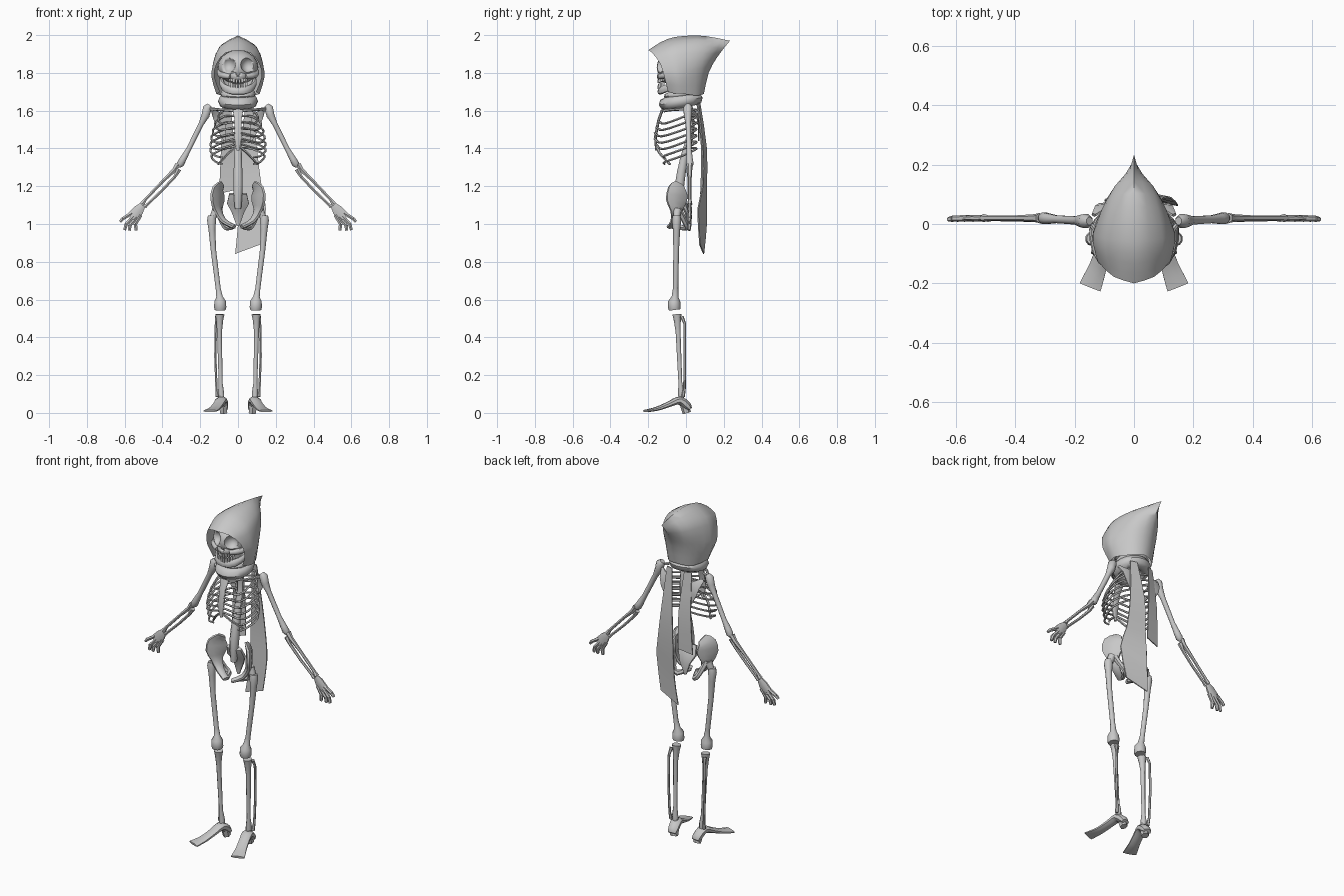
import bpy, bmesh, math
from mathutils import Vector, Matrix

BONE = bpy.data.materials.new("pale_grey")
BONE.diffuse_color = (0.58, 0.58, 0.58, 1)


def finish(name, bm, angle=45):
    bmesh.ops.recalc_face_normals(bm, faces=bm.faces)
    me = bpy.data.meshes.new(name)
    bm.to_mesh(me)
    bm.free()
    me.materials.append(BONE)
    ob = bpy.data.objects.new(name, me)
    bpy.context.collection.objects.link(ob)
    bpy.ops.object.select_all(action='DESELECT')
    ob.select_set(True)
    bpy.context.view_layer.objects.active = ob
    bpy.ops.object.shade_smooth_by_angle(angle=math.radians(angle))
    return ob


def smooth(pts, k):
    """Catmull-Rom resampling, k steps per span (any dimension)."""
    p = [Vector(q) for q in pts]
    p = [p[0] * 2 - p[1]] + p + [p[-1] * 2 - p[-2]]
    out = []
    for i in range(1, len(p) - 2):
        a, b, c, d = p[i - 1:i + 3]
        for j in range(k):
            t = j / k
            out.append((b * 2 + (c - a) * t + (a * 2 - b * 5 + c * 4 - d) * t * t
                        + (b * 3 - a - c * 3 + d) * t ** 3) * 0.5)
    return out + [p[-2]]


def add_tube(bm, rows, sides, ref, sx):
    """Loft elliptical rings; a row is x, y, z, radius across, radius along ref."""
    pts = [Vector((r[0] * sx, r[1], r[2])) for r in rows]
    ref = Vector((ref[0] * sx, ref[1], ref[2]))
    rings = []
    for i, p in enumerate(pts):
        t = (pts[min(i + 1, len(pts) - 1)] - pts[max(i - 1, 0)]).normalized()
        n = t.cross(ref).normalized()
        b = n.cross(t)
        ra, rb = rows[i][3], rows[i][-1]
        rings.append([bm.verts.new(p + n * ra * math.cos(w) + b * rb * math.sin(w))
                      for w in (2 * math.pi * (j + 0.5) / sides for j in range(sides))])
    for r, q in zip(rings, rings[1:]):
        for j in range(sides):
            k = (j + 1) % sides
            bm.faces.new((r[j], r[k], q[k], q[j]))
    bm.faces.new(rings[0])
    bm.faces.new(rings[-1])


def bones(name, paths, sides=8, ref=(0, 1, 0), mirror=True, k=1):
    bm = bmesh.new()
    for rows in paths:
        rows = smooth(rows, k) if k > 1 else rows
        for sx in ((1, -1) if mirror else (1,)):
            add_tube(bm, rows, sides, ref, sx)
    return finish(name, bm)


def ball(name, c, r, seg=16):
    bm = bmesh.new()
    bmesh.ops.create_uvsphere(bm, u_segments=seg, v_segments=seg // 2 + 2, radius=1,
                              matrix=Matrix.Translation(c) @ Matrix.Diagonal((*r, 1)))
    return finish(name, bm)


def cut(target, cutters):
    for c in cutters:
        m = target.modifiers.new("cut", 'BOOLEAN')
        m.operation, m.solver, m.object = 'DIFFERENCE', 'EXACT', c
        bpy.context.view_layer.objects.active = target
        bpy.ops.object.modifier_apply(modifier=m.name)
        bpy.data.objects.remove(c)


def ring(name, c, major, minor, scale, tilt):
    bm = bmesh.new()
    n, s = 20, 8
    g = [[bm.verts.new(((major + minor * math.cos(v)) * math.cos(u),
                        (major + minor * math.cos(v)) * math.sin(u), minor * math.sin(v)))
          for v in (2 * math.pi * j / s for j in range(s))]
         for u in (2 * math.pi * i / n for i in range(n))]
    for i in range(n):
        for j in range(s):
            bm.faces.new((g[i][j], g[(i + 1) % n][j], g[(i + 1) % n][(j + 1) % s], g[i][(j + 1) % s]))
    bmesh.ops.transform(bm, verts=bm.verts, matrix=Matrix.Translation(c)
                        @ Matrix.Rotation(tilt, 4, 'X') @ Matrix.Diagonal((*scale, 1)))
    return finish(name, bm)


# hood: columns run from the face opening to the back ridge, each from hem to crown
columns = [
    [(.095, -.095, 1.70), (.125, -.115, 1.78), (.112, -.137, 1.85), (.068, -.178, 1.905), (0, -.2, 1.92)],
    [(.11, -.06, 1.69), (.135, -.075, 1.78), (.126, -.09, 1.85), (.092, -.115, 1.92), (0, -.135, 1.962)],
    [(.115, -.02, 1.69), (.138, -.03, 1.77), (.132, -.04, 1.85), (.097, -.05, 1.94), (0, -.06, 1.99)],
    [(.085, .05, 1.68), (.102, .05, 1.78), (.108, .05, 1.86), (.08, .055, 1.95), (0, .06, 1.998)],
    [(.042, .085, 1.685), (.058, .10, 1.79), (.068, .118, 1.865), (.053, .137, 1.937), (0, .145, 1.988)],
    [(0, .095, 1.69), (0, .12, 1.80), (0, .16, 1.875), (0, .20, 1.93), (0, .233, 1.97)]]
fine = [smooth(c, 2) for c in columns]
grid = list(zip(*[smooth(row, 2) for row in zip(*fine)]))
bm = bmesh.new()
for sx in (1, -1):
    v = [[bm.verts.new((p.x * sx, p.y, p.z)) for p in col] for col in grid]
    for i in range(len(v) - 1):
        for j in range(len(v[0]) - 1):
            bm.faces.new((v[i][j], v[i + 1][j], v[i + 1][j + 1], v[i][j + 1]))
bmesh.ops.remove_doubles(bm, verts=bm.verts, dist=0.0005)
finish("hood", bm, 60)

# collar wraps
ring("scarf_collar", (0, -.028, 1.65), .075, .034, (.97, 1.08, 1), .17)
ring("scarf_upper_fold", (0, -.02, 1.69), .075, .018, (1, 1.05, 1), .17)

# scarf tails: left and right edge of a hanging strip
tails = {
    "long_scarf_tail": [((.04, .07, 1.64), (.08, .06, 1.64)), ((.015, .105, 1.4), (.10, .085, 1.4)),
                        ((.01, .105, 1.2), (.125, .085, 1.2)), ((0, .105, 1.0), (.148, .06, 1.08)),
                        ((-.015, .09, .842), (.115, .07, .89))],
    "short_scarf_tail": [((-.08, .055, 1.64), (-.04, .07, 1.64)), ((-.09, .08, 1.4), (-.02, .095, 1.4)),
                         ((-.10, .075, 1.16), (-.015, .09, 1.18))]}
for name, rows in tails.items():
    bm = bmesh.new()
    L, R = (smooth([r[i] for r in rows], 2) for i in (0, 1))
    e = [[bm.verts.new(p + Vector((0, d, 0))) for p in pts]
         for pts, d in ((L, 0), (R, 0), (R, .006), (L, .006))]
    for a in range(4):
        for i in range(len(L) - 1):
            bm.faces.new((e[a][i], e[(a + 1) % 4][i], e[(a + 1) % 4][i + 1], e[a][i + 1]))
    for i in (0, -1):
        bm.faces.new([c[i] for c in e])
    finish(name, bm, 30)

# skull with hollow eyes and nose
skull = ball("skull", (0, -.045, 1.83), (.108, .11, .09), 20)
cut(skull, [ball("eye_cutter", (s * .054, -.15, 1.843), (.04, .05, .043)) for s in (1, -1)])
upper_jaw = ball("upper_jaw", (0, -.105, 1.785), (.055, .05, .038))
cut(upper_jaw, [ball("nose_cutter", (0, -.155, 1.795), (.015, .02, .015), 8)])
bones("cheekbones", [[(.10, -.04, 1.81, .012), (.09, -.10, 1.79, .018), (.04, -.137, 1.78, .014)]],
      ref=(0, 0, 1), k=2)
half_jaw = [(.085, -.04, 1.79, .012, .012), (.085, -.06, 1.74, .014, .016), (.055, -.118, 1.713, .014, .022)]
bones("lower_jaw", [half_jaw + [(0, -.136, 1.706, .014, .022)]
                    + [(-r[0], *r[1:]) for r in half_jaw[::-1]]], mirror=False, ref=(0, .3, 1), k=2)
teeth = []
for i in range(4):
    a = .15 + .29 * i
    x, y, z = .052 * math.sin(a), -.092 - .053 * math.cos(a), .004 * i
    teeth += [[(x, y, 1.765 + z, .009), (x, y, 1.746 + z, .008)],
              [(x, y, 1.74 + z, .007), (x, y, 1.715 + z, .008)]]
bones("teeth", teeth, sides=4)

# spine and breastbone
bones("spine", [[(0, -.04, 1.08, .018), (0, -.035, 1.2, .027), (0, -.01, 1.35, .022),
                 (0, .025, 1.48, .02), (0, .02, 1.6, .02), (0, -.01, 1.74, .022)]], mirror=False, k=2)
bones("breastbone", [[(0, -.125, 1.605, .03, .008), (0, -.145, 1.55, .02, .008),
                      (0, -.162, 1.46, .022, .008), (0, -.158, 1.39, .008, .006)]], mirror=False)

# ribs: upper pairs meet the breastbone, lower pairs stop short
ribs = []
for i in range(7):
    z = 1.607 - .034 * i
    w = (.105, .122, .133, .14, .144, .146, .14)[i]
    f = -.125 - .042 * math.sin(math.pi * min(i + 1, 6) / 7)
    path = [(.015, .03, z, .006), (.075, .055, z - .005, .006), (w, -.015, z - .04, .006),
            (w * .83, f * .78, z - .075, .006)]
    path.append((.018, f, z - .065 + .004 * i, .006) if i < 5 else (.08, f + .03, z - .085, .005))
    ribs.append(path)
bones("ribs", ribs, sides=5, ref=(0, 0, 1), k=3)
bones("rib_margin", [[(.01, -.158, 1.41, .007), (.05, -.14, 1.375, .007), (.105, -.085, 1.315, .006)]],
      sides=5)

# shoulders
bones("collarbones", [[(.02, -.115, 1.60, .009), (.09, -.07, 1.605, .007), (.15, .005, 1.61, .009)]],
      ref=(0, 0, 1), sides=6, k=2)
bones("shoulder_blades", [[(.135, .03, 1.60, .01, .007), (.105, .06, 1.57, .033, .006),
                           (.09, .068, 1.52, .032, .005), (.07, .068, 1.44, .006, .004)]], sides=6)

# arms
bones("upper_arms", [[(.15, .01, 1.63, .014), (.162, .01, 1.615, .025), (.172, .01, 1.575, .023),
                      (.195, .012, 1.53, .015), (.262, .016, 1.395, .014), (.29, .018, 1.345, .019),
                      (.305, .02, 1.318, .021), (.315, .02, 1.305, .012)]])
bones("forearms", [
    [(.318, .02, 1.315, .017), (.338, .02, 1.285, .013), (.40, .02, 1.225, .009), (.49, .02, 1.13, .009),
     (.508, .02, 1.105, .014)],
    [(.312, .016, 1.29, .015), (.335, .016, 1.25, .009), (.40, .016, 1.18, .008), (.478, .018, 1.105, .008),
     (.494, .018, 1.09, .011)]], sides=6)
bones("palms", [[(.505, .02, 1.10, .018, .01), (.525, .02, 1.075, .03, .012), (.562, .02, 1.03, .036, .009)]])
fingers = []
for (x0, z0), (x1, z1) in (((.578, 1.045), (.625, 1.012)), ((.568, 1.03), (.60, .968)),
                           ((.552, 1.022), (.575, .965)), ((.53, 1.035), (.54, .966))):
    xm, zm = (x0 + x1) / 2 + .008, (z0 + z1) / 2
    fingers += [[(x0 - .015, .02, z0 + .012, .011), (xm, .018, zm, .01)],
                [(xm, .018, zm, .011), (x1, .016, z1, .008)]]
bones("fingers", fingers, sides=6)

# pelvis: blades run from the back of the spine outwards to the front
bones("hip_wings", [[(.083, -.035, 1.212, .01, .03), (.105, -.045, 1.18, .016, .06),
                     (.108, -.05, 1.125, .018, .066), (.105, -.05, 1.07, .018, .036),
                     (.075, -.06, 1.015, .014, .024), (.02, -.085, .985, .012, .02)]], ref=(-.6, 1, 0), k=2)
bones("seat_bones", [[(.11, -.04, 1.08, .018), (.085, -.005, 1.01, .014), (.06, 0, .98, .016),
                      (.02, -.075, .985, .01)]], sides=6, k=2)
bones("sacrum", [[(0, -.035, 1.16, .05, .018), (0, -.015, 1.11, .062, .02), (0, .008, 1.06, .035, .015),
                  (0, .005, .99, .008, .008)]], mirror=False)

# legs
bones("thigh_bones", [[(.14, -.05, 1.045, .02), (.14, -.05, 1.02, .025), (.138, -.05, .97, .019),
                       (.13, -.052, .86, .015), (.105, -.055, .66, .014), (.098, -.058, .615, .018),
                       (.095, -.062, .59, .032), (.094, -.062, .56, .034), (.094, -.06, .545, .03)]], sides=10)
bones("hip_joints", [[(.135, -.05, 1.03, .018), (.115, -.045, 1.075, .024)]])
bones("shin_bones", [[(.096, -.048, .522, .026), (.097, -.046, .49, .02), (.098, -.042, .43, .014),
                      (.092, -.03, .16, .011), (.09, -.026, .11, .017), (.088, -.026, .08, .016)]])
bones("calf_bones", [[(.112, -.022, .51, .01), (.117, -.006, .47, .007), (.12, -.006, .3, .007),
                      (.114, -.008, .13, .007), (.11, -.016, .085, .01)]], sides=6)

# feet
bones("feet", [[(.078, .02, .02, .024, .014), (.08, .005, .037, .03, .024), (.088, -.035, .066, .032, .023),
                (.10, -.08, .05, .03, .016), (.12, -.14, .026, .032, .012), (.135, -.18, .016, .037, .009),
                (.148, -.213, .01, .041, .007)]], ref=(0, 0, 1), k=2)
bones("heels", [[(.08, -.01, .05, .024), (.076, .004, .0, .022)]], sides=6)
